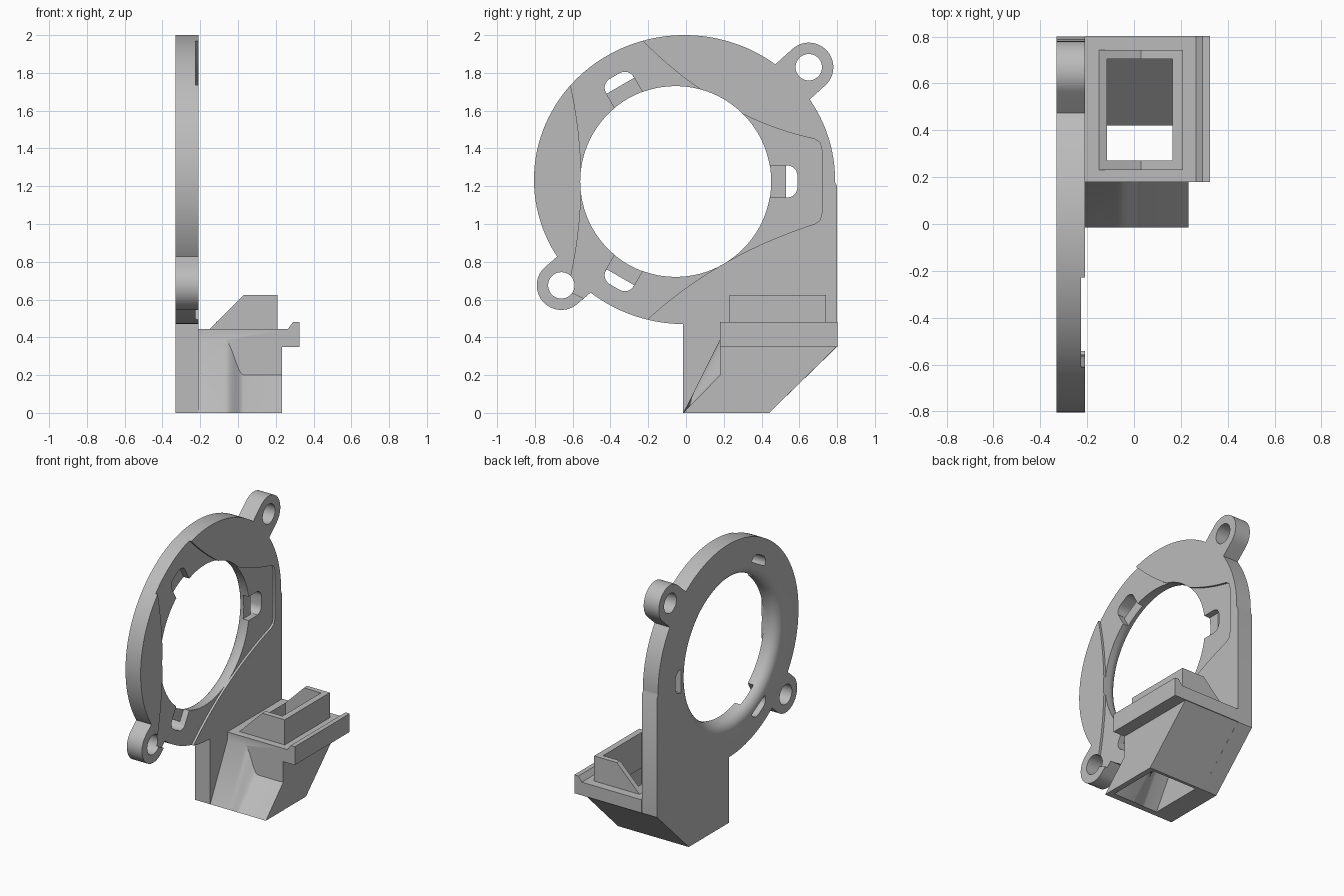
import bpy, bmesh, math
from mathutils import Vector

if "Cube" in bpy.data.objects:
    bpy.data.objects.remove(bpy.data.objects["Cube"])

grey = bpy.data.materials.new("plain_grey")
grey.diffuse_color = (0.5, 0.5, 0.5, 1)
grey.use_nodes = True
grey.node_tree.nodes["Principled BSDF"].inputs["Base Color"].default_value = grey.diffuse_color
X0, X1 = -0.33, -0.21            # back and front of the ring plate
DISC = (-0.008, 1.235)           # plate centre (y, z)
HOLE = (-0.055, 1.225)           # bore centre (y, z)


def loft(name, rings):
    """Closed solid through equal-length rings of 3D points."""
    bm = bmesh.new()
    vs = [[bm.verts.new(p) for p in r] for r in rings]
    n = len(vs[0])
    for a, b in zip(vs, vs[1:]):
        for i in range(n):
            j = (i + 1) % n
            bm.faces.new((a[i], a[j], b[j], b[i]))
    bm.faces.new(vs[0][::-1])
    bm.faces.new(vs[-1])
    bmesh.ops.recalc_face_normals(bm, faces=bm.faces)
    me = bpy.data.meshes.new(name)
    bm.to_mesh(me)
    bm.free()
    me.materials.append(grey)
    ob = bpy.data.objects.new(name, me)
    bpy.context.collection.objects.link(ob)
    return ob


def prism_x(name, pts, a, b):
    return loft(name, [[(x, y, z) for y, z in pts] for x in (a, b)])


def prism_y(name, pts, a, b):
    return loft(name, [[(x, y, z) for x, z in pts] for y in (a, b)])


def circle(c, r, n=48, rz=None):
    rz = rz or r
    return [(c[0] + r * math.cos(2 * math.pi * i / n),
             c[1] + rz * math.sin(2 * math.pi * i / n)) for i in range(n)]


def combine(ob, other, op):
    m = ob.modifiers.new("bool", 'BOOLEAN')
    m.operation, m.solver, m.object = op, 'EXACT', other
    bpy.context.view_layer.objects.active = ob
    bpy.ops.object.modifier_apply(modifier=m.name)
    bpy.data.objects.remove(other)


def bend(a, m, b, t0=0.0, t1=1.0, n=16):
    """Smooth curve through a, m, b, extended when t leaves 0..1."""
    a, m, b = Vector(a), Vector(m), Vector(b)
    c = 2 * m - (a + b) / 2
    out = []
    for i in range(n + 1):
        t = t0 + (t1 - t0) * i / n
        out.append(tuple(a * (1 - t) ** 2 + c * 2 * t * (1 - t) + b * t * t))
    return out


# Ring plate: disc, skirt and two screw lugs
plate = prism_x("ring_plate", circle(DISC, 0.797, 128, 0.765), X0, X1)
skirt = [(-0.015, 0), (0.44, 0), (0.8, 0.35), (0.8, 1.2), (0.775, 1.25), (-0.015, 1.25)]
combine(plate, prism_x("skirt", skirt, X0, X1), 'UNION')
lugs = [Vector((0.65, 1.83)), Vector((-0.66, 0.675))]
for c in lugs:
    d = (c - Vector(DISC)).normalized()
    ang = math.atan2(d.y, d.x)
    outline = [c + 0.13 * Vector((math.cos(ang + t), math.sin(ang + t)))
               for t in [math.pi * (i / 24 - 0.5) for i in range(25)]]
    s = Vector((-d.y, d.x)) * 0.13
    outline += [c - d * 0.3 + s, c - d * 0.3 - s]
    combine(plate, prism_x("lug", outline, X0, X1), 'UNION')

# Three-armed shallow recess on the front face
recess = bend((-0.61, 0.72), (-0.555, 1.225), (-0.61, 1.73), 0, 1.12)
recess += [(-0.7, 2.1), (-0.4, 2.15)]
recess += bend((-0.23, 1.97), (0.2, 1.635), (0.68, 1.45), -0.1, 1)
recess += [(0.71, 1.43), (0.72, 1.39), (0.72, 1.06), (0.71, 1.02)]
recess += bend((0.68, 1.0), (0.2, 0.79), (-0.21, 0.49), 0, 1.1)
recess += [(-0.45, 0.4), (-0.53, 0.6), (-0.6, 0.635)]
combine(plate, prism_x("recess_cut", recess, -0.226, -0.15), 'DIFFERENCE')

# Bore with a rounded flare at the back
profile = [(-0.1, 0.505), (-0.26, 0.505)]
profile += [(-0.26 - 0.07 * math.sin(a), 0.575 - 0.07 * math.cos(a))
            for a in [math.pi / 2 * i / 7 for i in range(1, 8)]]
profile += [(-0.4, 0.575)]
combine(plate, loft("bore_cut", [[(x, y, z) for y, z in circle(HOLE, r, 96)]
                                 for x, r in profile]), 'DIFFERENCE')
for c in lugs:
    combine(plate, prism_x("screw_cut", circle(c, 0.07, 40), -0.5, 0), 'DIFFERENCE')


# Three latch slots, each with a channel leading to the bore
def turned(pts, ang):
    ca, sa = math.cos(ang), math.sin(ang)
    return [(HOLE[0] + r * ca - w * sa, HOLE[1] + r * sa + w * ca) for r, w in pts]


corner = [(0.59 + 0.055 * math.cos(a), 0.03 + 0.055 * math.sin(a))
          for a in [math.pi / 2 * i / 6 for i in range(7)]]
slot = [(0.585, -0.085)] + [(r, -w) for r, w in corner[::-1]] + corner + [(0.585, 0.085)]
channel = [(0.45, -0.085), (0.6, -0.085), (0.6, 0.085), (0.45, 0.085)]
for k in range(3):
    ang = k * 2 * math.pi / 3
    combine(plate, prism_x("slot_cut", turned(slot, ang), -0.5, 0), 'DIFFERENCE')
    combine(plate, prism_x("channel_cut", turned(channel, ang), -0.27, 0), 'DIFFERENCE')


# Air duct: front wall eases from a steep slope to a low kinked slope
def duct_sections(x_start, x_end, steep, low, points):
    rings = []
    for x in [x_start] + [-0.07 + 0.01 * i for i in range(11)] + [x_end]:
        t = min(max((x + 0.07) / 0.1, 0), 1)
        t = t * t * (3 - 2 * t)
        pts = points + [(points[-1][0], steep + (low - steep) * t)]
        rings.append([(x, y, z) for y, z in pts])
    return rings


duct = loft("air_duct", duct_sections(
    X1, 0.232, 0.39, 0.2,
    [(-0.015, 0), (0.44, 0), (0.798, 0.35), (0.798, 0.41), (0.181, 0.41)]))

# Flange with raised lip, and sloped collar
flange = [(X1, 0.35), (0.325, 0.35), (0.325, 0.482), (0.292, 0.482),
          (0.265, 0.445), (X1, 0.445)]
combine(duct, prism_y("flange", flange, 0.18, 0.803), 'UNION')
collar = [(-0.185, 0.41), (0.21, 0.41), (0.21, 0.625), (0.03, 0.625)]
combine(duct, prism_y("collar", collar, 0.23, 0.742), 'UNION')

# Hollow passage from the collar down to the outlet
cavity = loft("cavity_cut", duct_sections(
    -0.17, 0.192, 0.35, 0.2,
    [(0.02, -0.01), (0.41, -0.01), (0.72, 0.3), (0.72, 0.37), (0.23, 0.37)]))
combine(duct, cavity, 'DIFFERENCE')
inlet = [(-0.115, 0.32), (0.165, 0.32), (0.165, 0.8), (-0.115, 0.8)]
combine(duct, prism_y("inlet_cut", inlet, 0.27, 0.705), 'DIFFERENCE')

# Smooth curved faces, keep hard edges
for ob in (plate, duct):
    bpy.ops.object.select_all(action='DESELECT')
    ob.select_set(True)
    bpy.context.view_layer.objects.active = ob
    bpy.ops.object.shade_smooth_by_angle(angle=math.radians(30))
